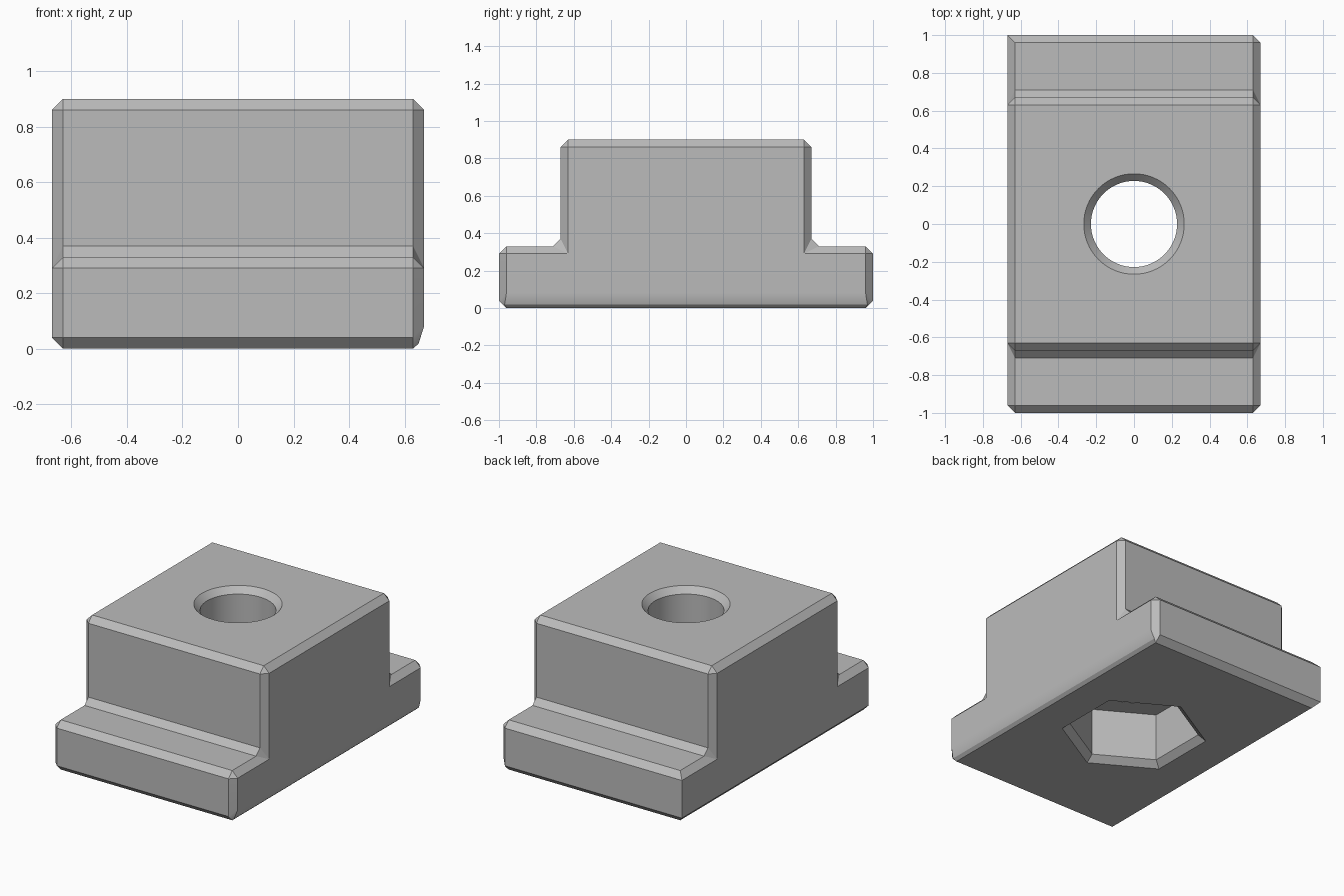
import bpy, bmesh, math
from mathutils import Vector

cube = bpy.data.objects.get("Cube")
if cube:
    bpy.data.objects.remove(cube, do_unlink=True)

C = 0.04          # chamfer size
HALF = 0.67       # half width along x
TOP, FLANGE = 0.9, 0.33

grey = bpy.data.materials.new("plain grey")
grey.use_nodes = True
colour = (0.5, 0.5, 0.5, 1)
grey.diffuse_color = colour
grey.node_tree.nodes["Principled BSDF"].inputs["Base Color"].default_value = colour


def add_object(name, bm):
    bmesh.ops.recalc_face_normals(bm, faces=bm.faces)
    mesh = bpy.data.meshes.new(name)
    bm.to_mesh(mesh)
    bm.free()
    mesh.materials.append(grey)
    obj = bpy.data.objects.new(name, mesh)
    bpy.context.collection.objects.link(obj)
    return obj


def stepped_block():
    """T-shaped profile along x with every edge chamfered."""
    half = [(1, 0), (1, FLANGE), (HALF, FLANGE), (HALF, TOP)]
    pts = [Vector(p) for p in half + [(-y, z) for y, z in reversed(half)]]
    n = len(pts)
    bm = bmesh.new()
    ends = []
    for side in (-1, 1):
        rim, cap = [], []
        for i, p in enumerate(pts):
            to_prev = (pts[i - 1] - p).normalized()
            to_next = (pts[(i + 1) % n] - p).normalized()
            inward = -1 if to_prev.x * to_next.y - to_prev.y * to_next.x > 0 else 1
            a, b = p + C * to_prev, p + C * to_next
            c = p + inward * C * (to_prev + to_next)
            rim += [bm.verts.new((side * (HALF - C), *q)) for q in (a, b)]
            cap.append(bm.verts.new((side * HALF, *c)))
        for i in range(n):
            j = (i + 1) % n
            bm.faces.new((rim[2 * i], rim[2 * i + 1], cap[i]))
            bm.faces.new((rim[2 * i + 1], rim[2 * j], cap[j], cap[i]))
        bm.faces.new(cap)
        ends.append(rim)
    left, right = ends
    for i in range(2 * n):
        j = (i + 1) % (2 * n)
        bm.faces.new((left[i], left[j], right[j], right[i]))

    # rounded lower edge on the +x side
    low = [v for v in bm.verts if v.co.x > HALF - 0.01 and v.co.z < C + 0.01]
    for v in low:
        v.co.z = 2 * C
    edges = [e for v in low for e in v.link_edges if e.other_vert(v).co.z < 0.01]
    new = bmesh.ops.subdivide_edges(bm, edges=edges, cuts=1)["geom_inner"]
    for v in new:
        if isinstance(v, bmesh.types.BMVert):
            v.co = (0.65, math.copysign(0.97, v.co.y), 0.018)

    # the one flange corner with a sharp upright edge
    for v in bm.verts:
        if v.co.x < 0 and v.co.y > 0.95 and C - 0.01 < v.co.z < FLANGE - C + 0.01:
            v.co.x, v.co.y = -HALF, 1
    bmesh.ops.remove_doubles(bm, verts=bm.verts, dist=0.001)
    return add_object("slot_nut_body", bm)


def cutter(name, sides, rings, turn=0.0):
    """Solid of stacked rings given as (radius, height)."""
    bm = bmesh.new()
    loops = []
    for r, z in rings:
        angles = [turn + math.tau * k / sides for k in range(sides)]
        loops.append([bm.verts.new((r * math.cos(a), r * math.sin(a), z)) for a in angles])
    for lo, hi in zip(loops, loops[1:]):
        for k in range(sides):
            m = (k + 1) % sides
            bm.faces.new((lo[k], lo[m], hi[m], hi[k]))
    bm.faces.new(loops[0])
    bm.faces.new(loops[-1])
    obj = add_object(name, bm)
    obj.hide_render = True
    return obj


body = stepped_block()
cutters = [
    # hexagonal pocket underneath, with a flared mouth
    cutter("hex_pocket_cutter", 6, [(0.5, -C), (0.403, C), (0.403, 0.36)], math.pi / 6),
    # round bolt hole, countersunk at the top
    cutter("bolt_hole_cutter", 64,
           [(0.228, 0.2), (0.228, TOP - C), (0.266, TOP), (0.304, TOP + C)]),
]

bpy.ops.object.select_all(action="DESELECT")
body.select_set(True)
bpy.context.view_layer.objects.active = body
for tool in cutters:
    mod = body.modifiers.new("cut", "BOOLEAN")
    mod.operation, mod.solver, mod.object = "DIFFERENCE", "EXACT", tool
    bpy.ops.object.modifier_apply(modifier=mod.name)
    bpy.data.objects.remove(tool, do_unlink=True)

# smooth bore and rounded edge, crisp chamfers
bpy.ops.object.shade_smooth_by_angle(angle=math.radians(30))
weighted = body.modifiers.new("weighted normals", "WEIGHTED_NORMAL")
weighted.keep_sharp = True
